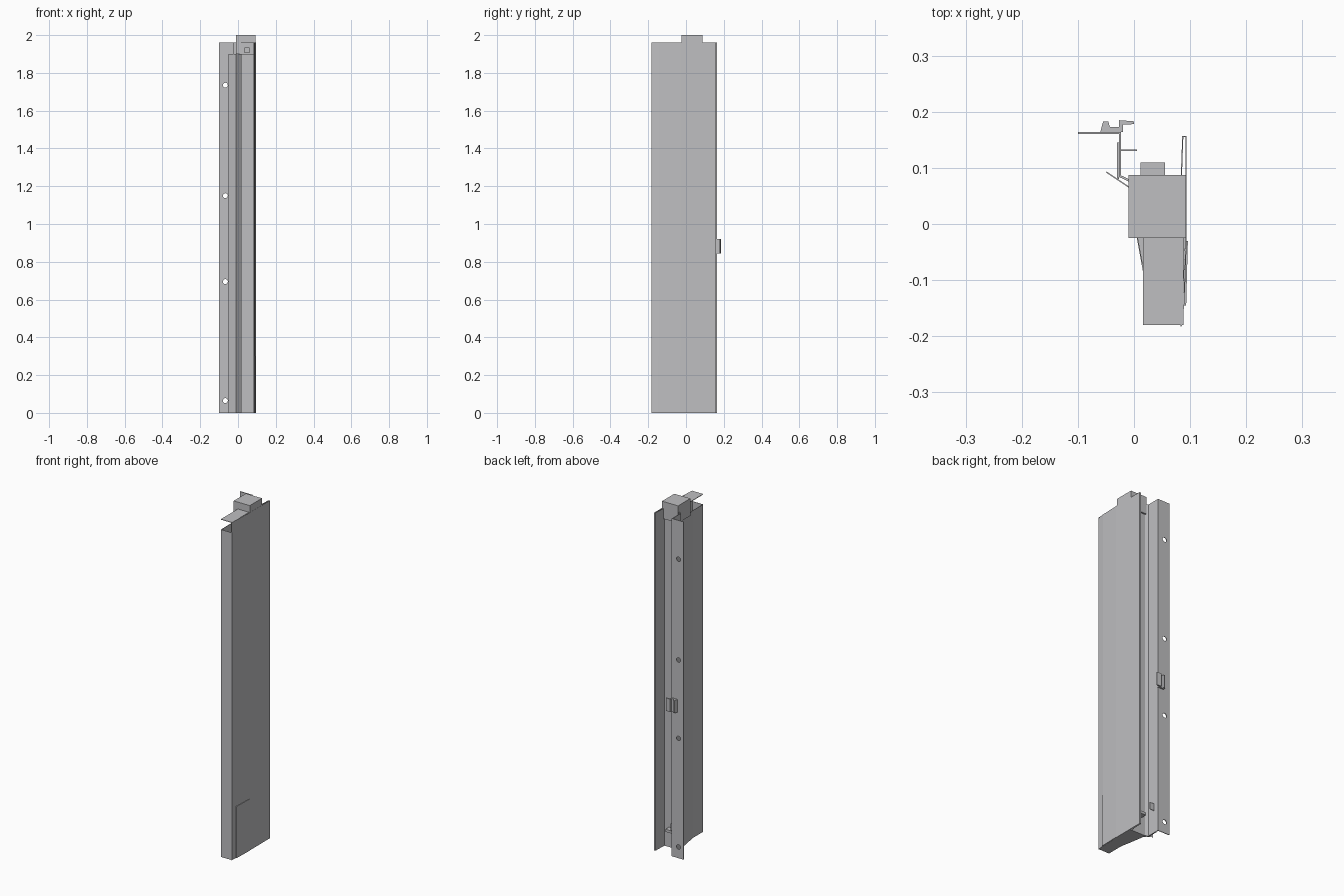
import bpy, bmesh, math
from mathutils import Vector

if "Cube" in bpy.data.objects:
    bpy.data.objects.remove(bpy.data.objects["Cube"])

grey = bpy.data.materials.new("steel_grey")
grey.diffuse_color = (0.52, 0.52, 0.535, 1)
grey.use_nodes = True
grey.node_tree.nodes["Principled BSDF"].inputs["Base Color"].default_value = grey.diffuse_color


def prism(name, pts, z0, z1):
    """Extrude a closed plan outline from z0 to z1."""
    bm = bmesh.new()
    face = bm.faces.new([bm.verts.new((x, y, z0)) for x, y in pts])
    top = bmesh.ops.extrude_face_region(bm, geom=[face])["geom"]
    bmesh.ops.translate(bm, vec=(0, 0, z1 - z0),
                        verts=[v for v in top if isinstance(v, bmesh.types.BMVert)])
    bmesh.ops.recalc_face_normals(bm, faces=bm.faces)
    me = bpy.data.meshes.new(name)
    bm.to_mesh(me)
    bm.free()
    me.materials.append(grey)
    ob = bpy.data.objects.new(name, me)
    bpy.context.collection.objects.link(ob)
    return ob


def box(name, x0, x1, y0, y1, z0, z1):
    return prism(name, [(x0, y0), (x1, y0), (x1, y1), (x0, y1)], z0, z1)


def sheet(name, path, z0, z1, t):
    """Folded sheet: plan polyline thickened to its left by t, with mitred bends."""
    p = [Vector(q) for q in path]
    normals = [Vector((-(b - a).y, (b - a).x)).normalized() for a, b in zip(p, p[1:])]
    inner = []
    for i, q in enumerate(p):
        n0, n1 = normals[max(i - 1, 0)], normals[min(i, len(normals) - 1)]
        inner.append(q + (n0 + n1) * t / (1 + n0.dot(n1)))
    return prism(name, [tuple(q) for q in p + inner[::-1]], z0, z1)


# Front and left wall, ending in the slanted lip
sheet("front_and_left_wall",
      [(-.05, .092), (-.01, .065), (.005, -.025), (.016, -.085), (.016, -.18), (.086, -.18)],
      0, 1.9, .002)

# Right panel with its folded back edge
sheet("right_panel",
      [(.085, -.183), (.09, -.14), (.094, -.03), (.094, .157), (.086, .157), (.083, .075)],
      0, 1.96, .002)

# Back wall and floor closing the column
box("back_wall", -.01, .084, .075, .078, 0, 1.96)
prism("floor_plate", [(.017, -.178), (.085, -.178), (.092, -.03), (.092, .077),
                      (-.01, .077), (-.01, .066), (.005, -.025), (.016, -.085)], 0, .003)

# Mounting flange on the back left, with four bolt holes
flange = sheet("mounting_flange",
               [(-.1, .16), (-.027, .16), (-.027, .084), (-.01, .076)], 0, 1.96, .004)
for z in (.065, .695, 1.15, 1.735):
    bpy.ops.mesh.primitive_cylinder_add(vertices=24, radius=.013, depth=.05,
                                        location=(-.067, .162, z),
                                        rotation=(math.pi / 2, 0, 0))
    cutter = bpy.context.object
    mod = flange.modifiers.new("bolt_hole", 'BOOLEAN')
    mod.operation, mod.solver, mod.object = 'DIFFERENCE', 'EXACT', cutter
    bpy.context.view_layer.objects.active = flange
    bpy.ops.object.modifier_apply(modifier=mod.name)
    bpy.data.objects.remove(cutter)
box("flange_doubler", -.03, -.027, .08, .145, 0, 1.9)

# Top cap, front cover plate and latch below it
box("top_cap", -.01, .093, -.025, .087, 1.9, 2.0)
box("front_cover_plate", .016, .088, -.18, -.025, 1.957, 1.96)
box("latch", .035, .062, -.06, -.025, 1.905, 1.935)

# Kick plate low on the right side
prism("kick_plate", [(.089, -.145), (.093, -.145), (.096, -.03), (.093, -.03)], 0, .3)

# Hooked bracket on the back of the flange
prism("hook_bracket",
      [(-.06, .164), (-.055, .183), (-.046, .183), (-.043, .173), (-.027, .173),
       (-.027, .185), (0, .183), (0, .178), (-.02, .177), (-.02, .164)], .845, .92)

# Small tabs near the bottom
box("back_tab", .012, .055, .078, .11, .1, .115)
box("side_tab", -.023, .005, .13, .133, .13, .17)
